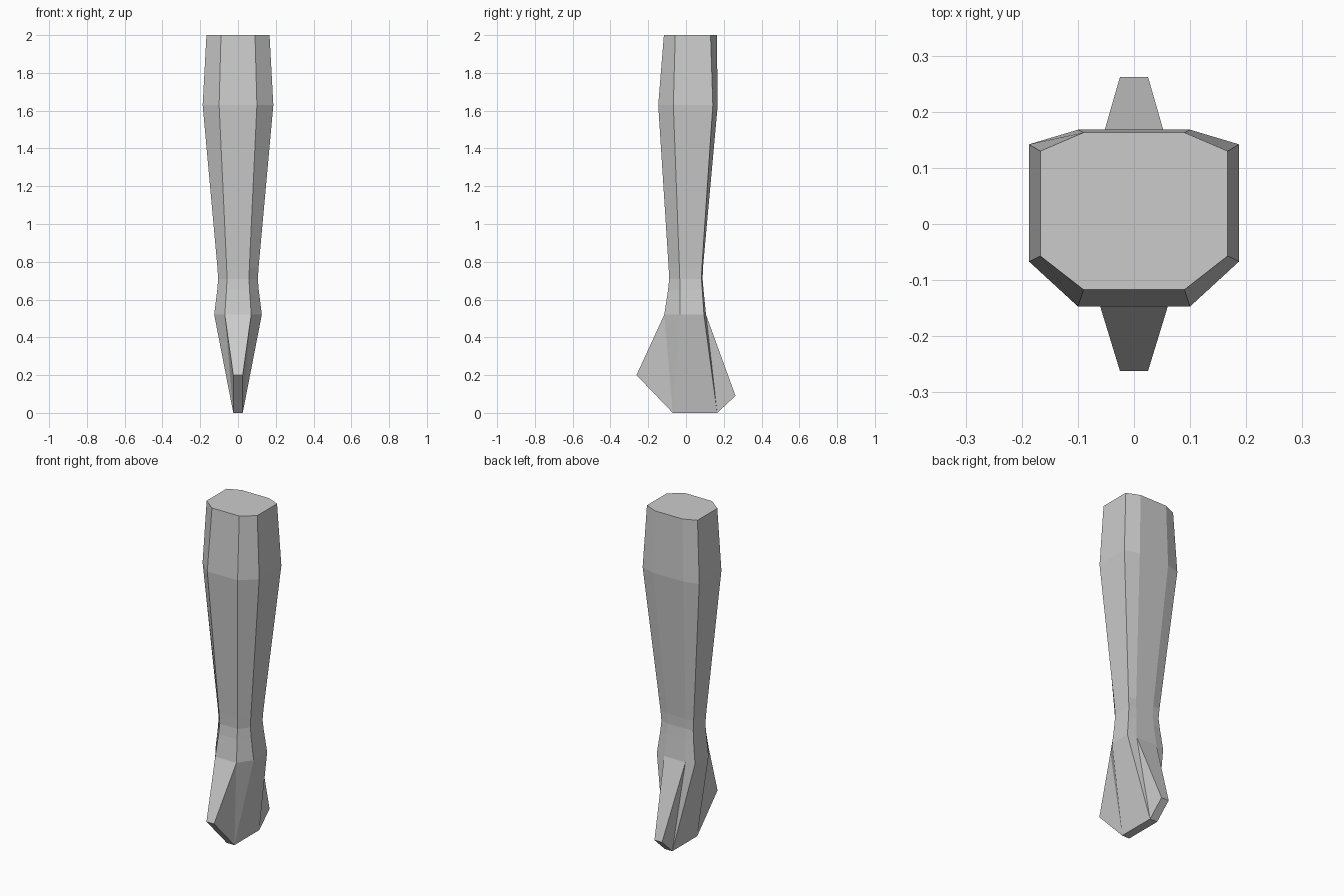
import bpy, bmesh

if "Cube" in bpy.data.objects:
    bpy.data.objects.remove(bpy.data.objects["Cube"])

# Octagonal sections from the top down:
# z, side half-width, front/back half-width, y of front, side-front, side-back, back
RINGS = [
    (2.00, 0.167, 0.090, -0.117, -0.057, 0.130, 0.163),
    (1.63, 0.187, 0.100, -0.147, -0.067, 0.142, 0.168),
    (0.77, 0.109, 0.060, -0.092, -0.035, 0.084, 0.090),
    (0.71, 0.105, 0.058, -0.089, -0.033, 0.082, 0.088),
    (0.65, 0.110, 0.061, -0.095, -0.033, 0.086, 0.093),
    (0.52, 0.126, 0.070, -0.115, -0.033, 0.095, 0.106),
]
# Narrow keel at the bottom: (y, z) from the front tip to the back tip
KEEL = [(-0.262, 0.20), (-0.07, 0.0), (0.165, 0.0), (0.262, 0.09)]
KEEL_HALF = 0.025

bm = bmesh.new()


def add_ring(right_half):
    """Make eight vertices from the four on the right, mirrored to the left."""
    left_half = [(-x, y, z) for x, y, z in reversed(right_half)]
    return [bm.verts.new(p) for p in right_half + left_half]


loops = [add_ring([(xf, yf, z), (xs, y1, z), (xs, y2, z), (xf, yb, z)])
         for z, xs, xf, yf, y1, y2, yb in RINGS]
keel = add_ring([(KEEL_HALF, y, z) for y, z in KEEL])

# Limb shaft and flat top
bm.faces.new(loops[0])
for a, b in zip(loops, loops[1:]):
    for i in range(8):
        j = (i + 1) % 8
        bm.faces.new((a[i], b[i], b[j], a[j]))

# Flared end: corner panels fold along a diagonal, the others stay flat
a, b = loops[-1], keel
for i in range(8):
    j = (i + 1) % 8
    if i in (0, 4):
        bm.faces.new((a[i], b[j], a[j]))
        bm.faces.new((a[i], b[i], b[j]))
    elif i in (2, 6):
        bm.faces.new((a[i], b[i], a[j]))
        bm.faces.new((b[i], b[j], a[j]))
    else:
        bm.faces.new((a[i], b[i], b[j], a[j]))

# Keel underside
for i in range(3):
    bm.faces.new((b[i], b[7 - i], b[6 - i], b[i + 1]))

bmesh.ops.recalc_face_normals(bm, faces=bm.faces)
mesh = bpy.data.meshes.new("limb")
bm.to_mesh(mesh)
bm.free()
bpy.context.collection.objects.link(bpy.data.objects.new("limb", mesh))
